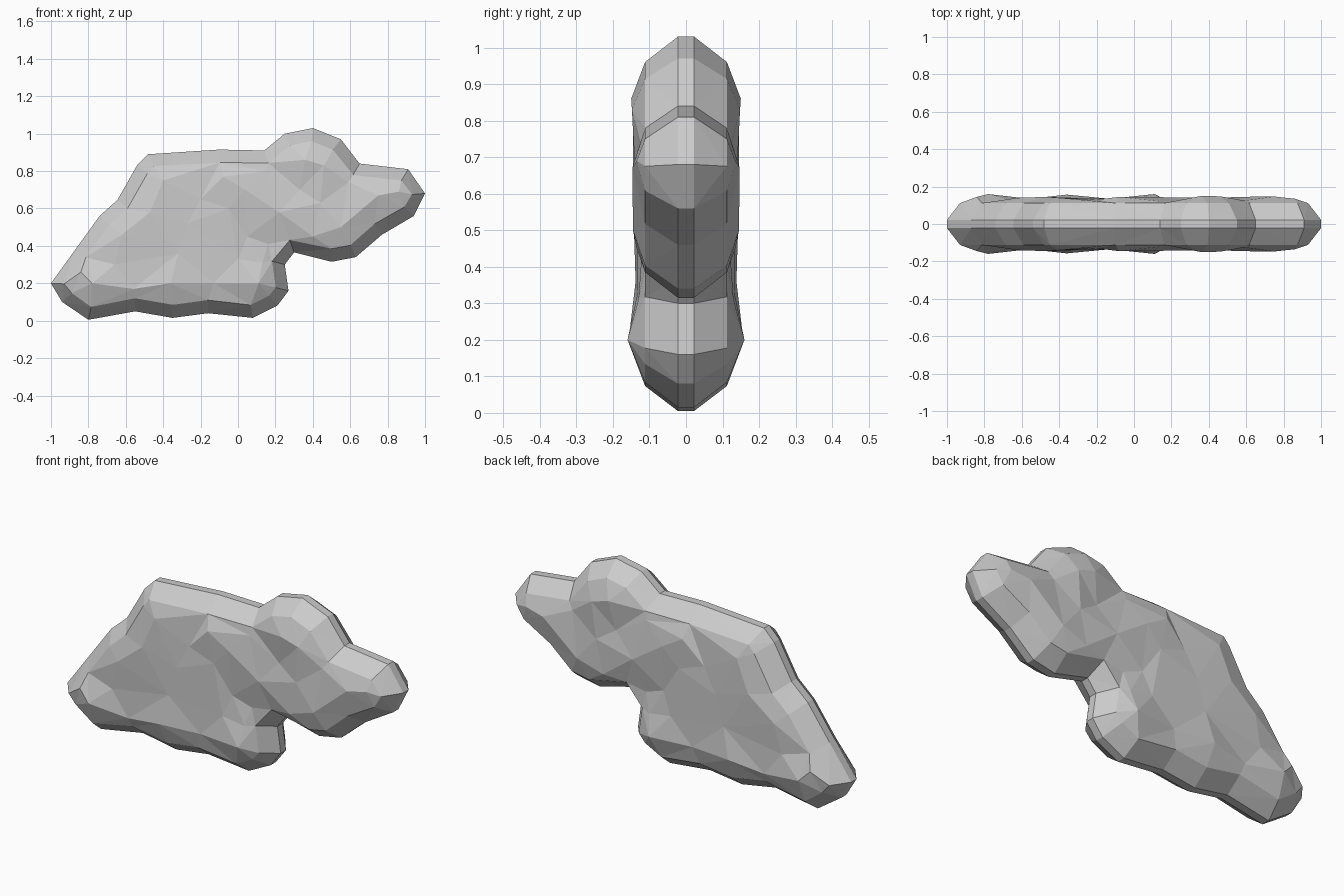
import bpy, bmesh
from mathutils import Vector
from mathutils.geometry import delaunay_2d_cdt

if "Cube" in bpy.data.objects:
    bpy.data.objects.remove(bpy.data.objects["Cube"])

# Cloud silhouette in (x, z), counter-clockwise from the left tip
outline = [Vector(p) for p in (
    (-1, .2), (-.94, .1), (-.8, .005), (-.55, .05), (-.35, .015), (-.16, .04),
    (.08, .015), (.21, .08), (.27, .16), (.25, .3), (.3, .365), (.5, .315),
    (.63, .34), (.77, .46), (.94, .56), (1, .68), (.91, .81), (.65, .84),
    (.55, .97), (.4, 1.03), (.25, 1.0), (.14, .91), (-.1, .915), (-.48, .89),
    (-.54, .83), (-.645, .645), (-.74, .56), (-.87, .38))]

# Puffy bumps and valleys on the face: (x, z, half thickness)
bumps = (
    (-.78, .2, .16), (-.84, .26, .145), (-.66, .3, .13), (-.62, .46, .14),
    (-.56, .17, .135), (-.36, .2, .157), (-.32, .36, .138), (-.13, .2, .135),
    (.11, .2, .16), (0, .33, .132), (.13, .31, .13), (-.47, .58, .145),
    (-.27, .52, .138), (-.4, .75, .14), (-.2, .65, .13), (-.08, .77, .145),
    (-.05, .6, .135), (.05, .45, .12), (.16, .41, .11), (.04, .7, .145),
    (.22, .58, .142), (.4, .45, .135), (.55, .5, .145), (.44, .63, .138),
    (.15, .8, .12), (.33, .7, .122), (.36, .86, .15), (.46, .83, .148),
    (.59, .74, .125), (.75, .67, .147), (.86, .69, .135))


def inset_ring(points, depth):
    """Shift every point inwards along its corner bisector."""
    result = []
    for i, p in enumerate(points):
        a = (p - points[i - 1]).normalized()
        b = (points[(i + 1) % len(points)] - p).normalized()
        t = (a + b).normalized()
        result.append(p + Vector((-t.y, t.x)) * depth)
    return result


n = len(outline)
ring = inset_ring(outline, .07)
points = outline + ring + [Vector(b[:2]) for b in bumps]
heights = [.022] * n + [.112] * n + [b[2] for b in bumps]
ring_edges = [(n + i, n + (i + 1) % n) for i in range(n)]
coords, _, tris, origin, _, _ = delaunay_2d_cdt(
    points, ring_edges, [list(range(n))], 1, 1e-5)

# Front and back skins, joined by a narrow rim
bm = bmesh.new()
for side in (-1, 1):
    verts = []
    for co, src in zip(coords, origin):
        h = heights[src[0]] if src else .112
        verts.append(bm.verts.new((co.x, side * h, co.y)))
    for tri in tris:
        bm.faces.new([verts[i] for i in tri])
border = [e for e in bm.edges if e.is_boundary]
bmesh.ops.bridge_loops(bm, edges=border)
bmesh.ops.delete(bm, geom=[v for v in bm.verts if not v.link_faces], context='VERTS')
bmesh.ops.recalc_face_normals(bm, faces=bm.faces[:])

mesh = bpy.data.meshes.new("cloud")
bm.to_mesh(mesh)
bm.free()
cloud = bpy.data.objects.new("cloud", mesh)
bpy.context.collection.objects.link(cloud)
